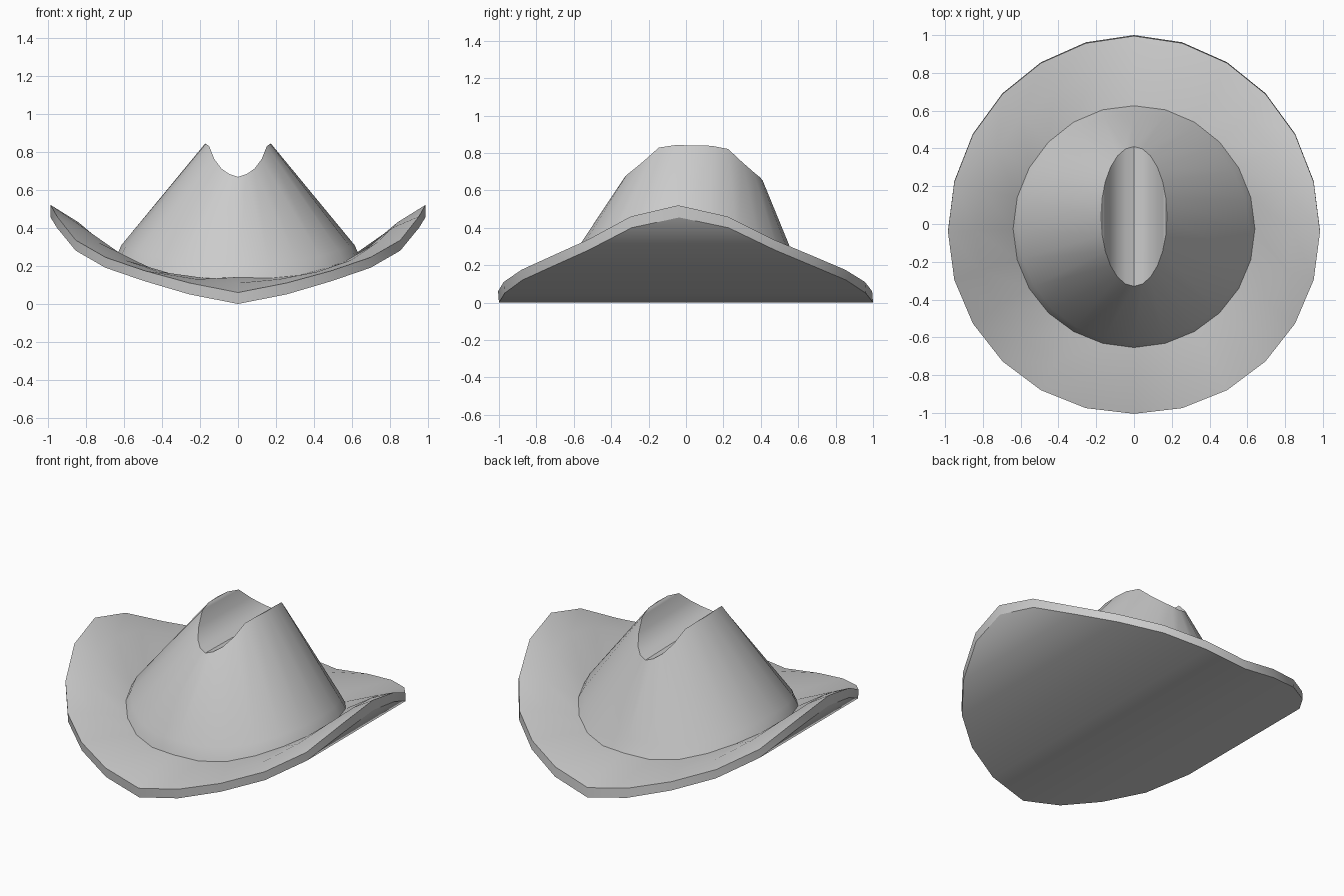
import bpy, bmesh, math

if "Cube" in bpy.data.objects:
    bpy.data.objects.remove(bpy.data.objects["Cube"])

N = 24


def ring(bm, rx, ry, cy, heights, lean=0.0, tilt=0.0):
    """Oval ring; heights are given every 15 degrees from the front to the side."""
    verts = []
    for i in range(N):
        a = 2 * math.pi * i / N
        k = i % 12
        z = heights[min(k, 12 - k)]
        x, y = rx * math.sin(a), -ry * math.cos(a)
        verts.append(bm.verts.new((x, y + cy - lean * z, z - tilt * y)))
    return verts


def bridge(bm, a, b):
    for i in range(N):
        j = (i + 1) % N
        bm.faces.new((a[i], a[j], b[j], b[i]))


def strips(bm, r, up):
    """Close a ring with strips running front to back."""
    for i in range(N // 2):
        pts = [r[i], r[i + 1], r[(N - i - 1) % N], r[(N - i) % N]]
        # front half is i=0..6 on +x; pair each point with its y mirror
    half = N // 2
    front = [r[i % N] for i in range(-6, 7)]
    back = [r[(half - i) % N] for i in range(-6, 7)]
    for k in range(12):
        quad = []
        for v in (front[k], front[k + 1], back[k + 1], back[k]):
            if v not in quad:
                quad.append(v)
        bm.faces.new(quad if up else quad[::-1])


def finish(bm, name):
    bmesh.ops.recalc_face_normals(bm, faces=bm.faces)
    me = bpy.data.meshes.new(name)
    bm.to_mesh(me)
    bm.free()
    ob = bpy.data.objects.new(name, me)
    bpy.context.collection.objects.link(ob)
    bpy.ops.object.select_all(action='DESELECT')
    ob.select_set(True)
    bpy.context.view_layer.objects.active = ob
    bpy.ops.object.shade_smooth_by_angle(angle=math.radians(30))


# Hat: curled brim, tapered crown and pinched top as one closed shell
bm = bmesh.new()
under = ring(bm, .985, 1, 0, [0, .05, .12, .19, .28, .40, .455], .08)
rim = ring(bm, .985, 1, 0, [.06, .11, .175, .245, .335, .46, .52], .08)
mid_brim = ring(bm, .84, .83, 0, [.11, .13, .17, .23, .32, .40, .43], .08)
base = ring(bm, .64, .64, 0, [.14, .135, .15, .185, .22, .245, .25], .10)
flare = ring(bm, .612, .607, 0, [.22, .215, .225, .25, .28, .30, .31], .09)
top = ring(bm, .175, .37, .04, [.66, .675, .705, .755, .825, .84, .84], 0, .02)
for a, b in ((under, rim), (rim, mid_brim), (mid_brim, base), (base, flare), (flare, top)):
    bridge(bm, a, b)
strips(bm, under, False)
strips(bm, top, True)
finish(bm, "cowboy_hat")
